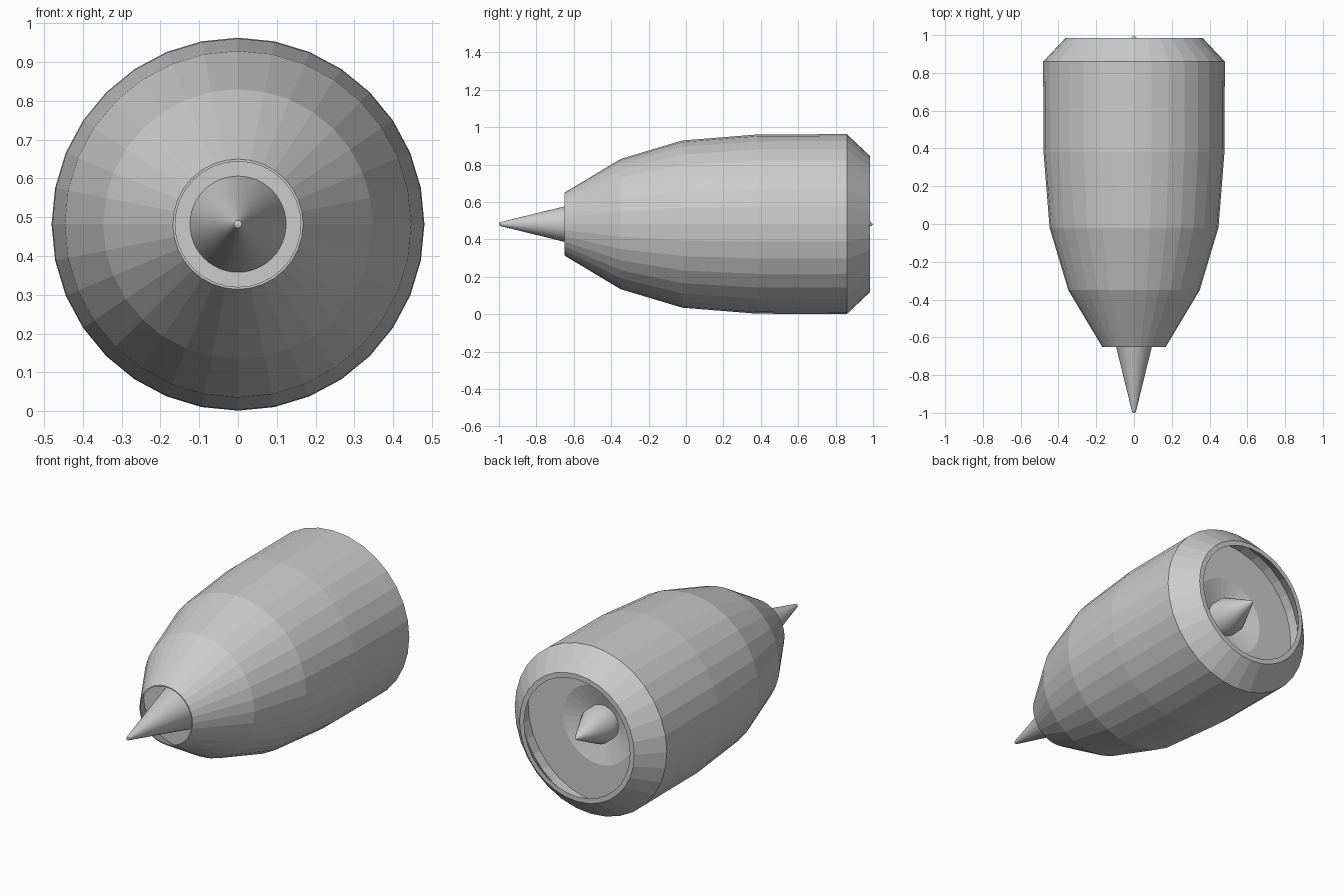
import bpy, bmesh
from math import sin, cos, tau

if "Cube" in bpy.data.objects:
    bpy.data.objects.remove(bpy.data.objects["Cube"])

CZ = 0.482  # height of the engine axis


def lathe(name, profile, sides, closed=False, smooth=False):
    """Spin (y, radius) points around the engine's long axis."""
    bm = bmesh.new()
    rings = []
    for y, r in profile:
        if r == 0:
            rings.append([bm.verts.new((0, y, CZ))] * sides)
        else:
            rings.append([bm.verts.new((r * sin(tau * i / sides), y, CZ + r * cos(tau * i / sides)))
                          for i in range(sides)])
    pairs = list(zip(rings, rings[1:]))
    if closed:
        pairs.append((rings[-1], rings[0]))
    for a, b in pairs:
        for i in range(sides):
            j = (i + 1) % sides
            corners = list(dict.fromkeys((a[i], a[j], b[j], b[i])))
            bm.faces.new(corners)
    bmesh.ops.recalc_face_normals(bm, faces=bm.faces)
    me = bpy.data.meshes.new(name)
    bm.to_mesh(me)
    bm.free()
    ob = bpy.data.objects.new(name, me)
    bpy.context.collection.objects.link(ob)
    if smooth:
        bpy.ops.object.select_all(action='DESELECT')
        ob.select_set(True)
        bpy.context.view_layer.objects.active = ob
        bpy.ops.object.shade_smooth_by_angle(angle=0.6)
    return ob


# Nacelle shell: outer skin from exhaust to intake, then back along the inside
lathe("nacelle", [
    (-0.65, 0.168), (-0.35, 0.348), (-0.02, 0.447), (0.38, 0.479),
    (0.86, 0.481), (0.985, 0.363),
    (0.985, 0.335), (0.85, 0.445), (0.38, 0.445), (-0.02, 0.415),
    (-0.34, 0.325), (-0.65, 0.162)], 32, closed=True)

# Fan disc behind the intake, with a dished hub
lathe("fan_disc", [(0.79, 0.446), (0.79, 0.225), (0.75, 0.09), (0.75, 0),], 32)

# Intake spinner
lathe("spinner", [(0.74, 0), (0.74, 0.1), (0.81, 0.1), (0.99, 0.01), (1.0, 0)], 48, smooth=True)

# Exhaust bulkhead and tail cone
lathe("exhaust_bulkhead", [(-0.53, 0), (-0.53, 0.226)], 32)
lathe("exhaust_cone", [(-0.52, 0), (-0.53, 0.124), (-0.995, 0.01), (-1.0, 0)], 48, smooth=True)
